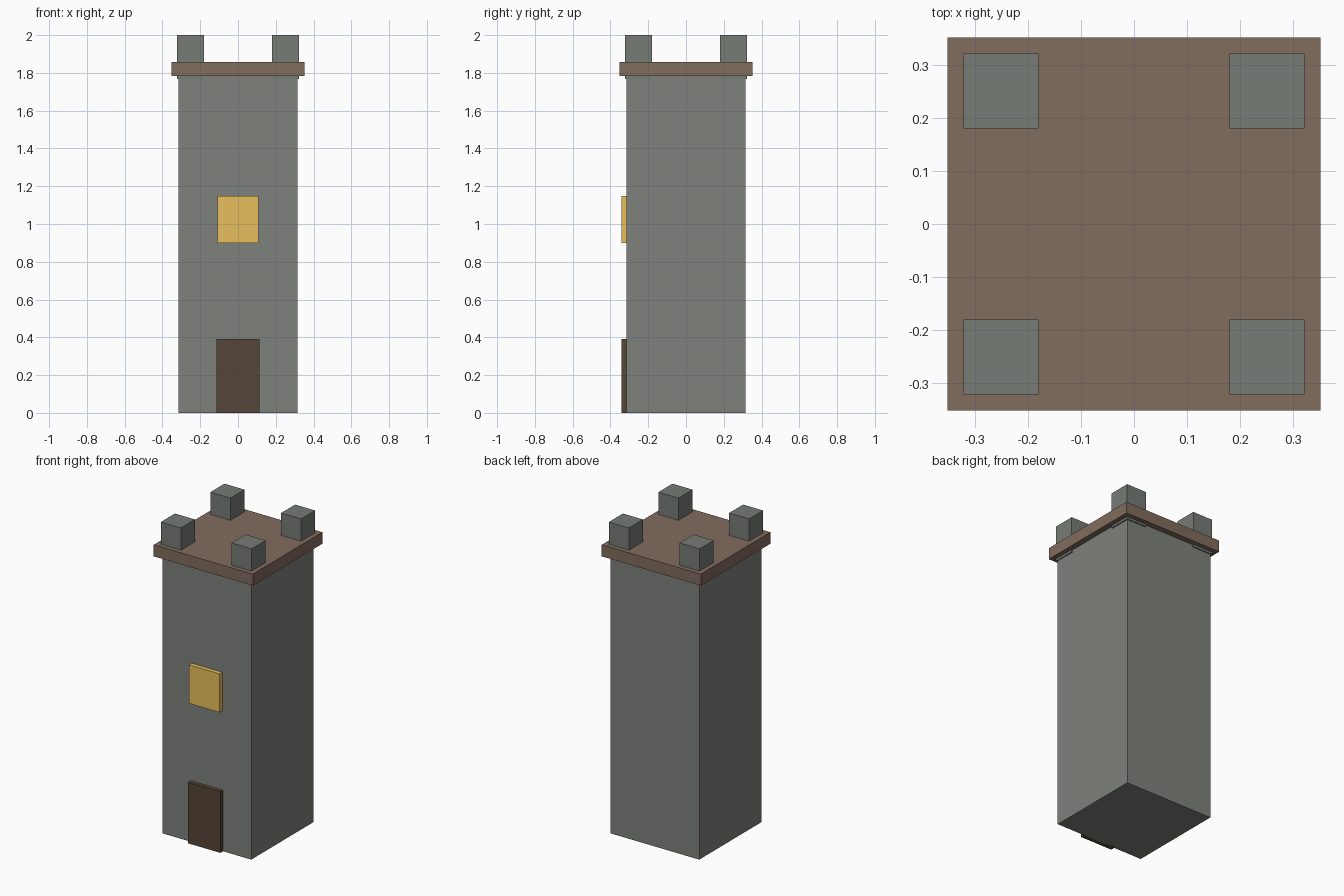
import bpy

if "Cube" in bpy.data.objects:
    bpy.data.objects.remove(bpy.data.objects["Cube"])


def material(name, rgb):
    m = bpy.data.materials.new(name)
    m.diffuse_color = (*rgb, 1)
    m.use_nodes = True
    m.node_tree.nodes["Principled BSDF"].inputs["Base Color"].default_value = m.diffuse_color
    return m


def box(name, lo, hi, mat):
    """Axis-aligned box between two opposite corners."""
    centre = [(a + b) / 2 for a, b in zip(lo, hi)]
    bpy.ops.mesh.primitive_cube_add(size=1, location=centre)
    ob = bpy.context.object
    ob.name = name
    ob.scale = [b - a for a, b in zip(lo, hi)]
    bpy.ops.object.transform_apply(location=False, rotation=False, scale=True)
    ob.data.materials.append(mat)
    return ob


stone = material("stone", (0.21, 0.22, 0.20))
dark_stone = material("dark_stone", (0.18, 0.20, 0.18))
brown = material("brown_trim", (0.22, 0.15, 0.11))
wood = material("door_wood", (0.09, 0.06, 0.04))
glow = material("window_glow", (0.80, 0.53, 0.11))

# Tower shaft and overhanging roof slab
box("tower_body", (-0.315, -0.315, 0), (0.315, 0.315, 1.785), stone)
box("roof_slab", (-0.352, -0.352, 1.783), (0.352, 0.352, 1.857), brown)

# Corner battlements, set through the slab so they show just below it
for sx, side in ((-1, "left"), (1, "right")):
    for sy, end in ((-1, "front"), (1, "back")):
        x, y, h = sx * 0.251, sy * 0.251, 0.071
        box(f"battlement_{end}_{side}", (x - h, y - h, 1.768), (x + h, y + h, 2.0), dark_stone)

# Door and window panels on the front
box("door", (-0.114, -0.342, 0), (0.114, -0.30, 0.392), wood)
box("window", (-0.109, -0.342, 0.90), (0.109, -0.30, 1.148), glow)
